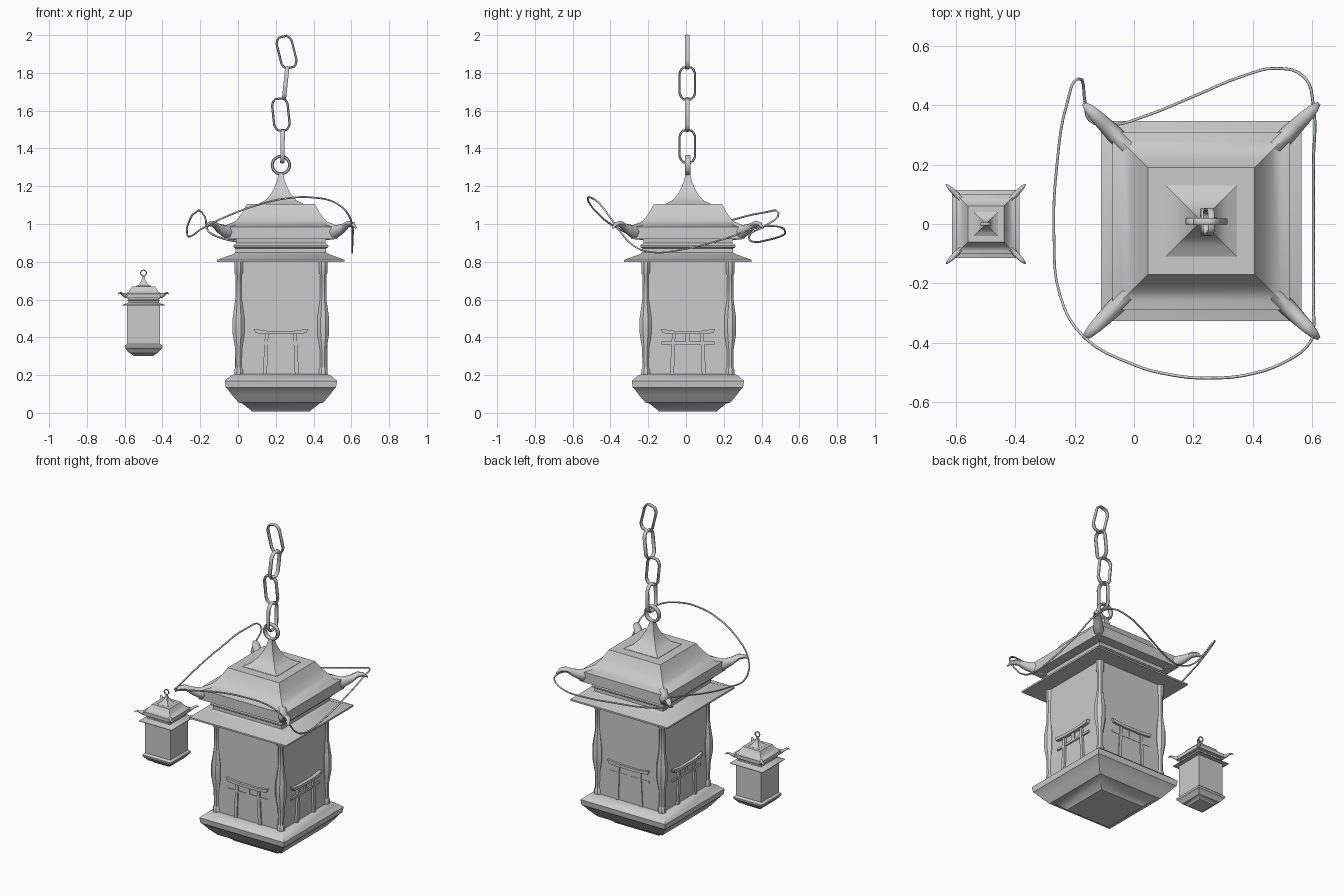
import bpy, bmesh
from math import sin, cos, pi, radians
from mathutils import Vector, Matrix

if "Cube" in bpy.data.objects:
    bpy.data.objects.remove(bpy.data.objects["Cube"])


def finish(name, bm, mat, angle=30):
    bmesh.ops.recalc_face_normals(bm, faces=bm.faces)
    me = bpy.data.meshes.new(name)
    bm.to_mesh(me)
    bm.free()
    me.transform(mat)
    ob = bpy.data.objects.new(name, me)
    bpy.context.collection.objects.link(ob)
    bpy.ops.object.select_all(action='DESELECT')
    ob.select_set(True)
    bpy.context.view_layer.objects.active = ob
    bpy.ops.object.shade_smooth_by_angle(angle=radians(angle))
    return ob


def loft(bm, rings, closed=False):
    """Skin a list of point rings; cap the ends unless closed."""
    vs = [[bm.verts.new(p) for p in r] for r in rings]
    n, m = len(vs[0]), len(vs)
    for i in range(m if closed else m - 1):
        a, b = vs[i], vs[(i + 1) % m]
        for j in range(n):
            k = (j + 1) % n
            bm.faces.new((a[j], a[k], b[k], b[j]))
    if not closed:
        bm.faces.new(vs[0])
        bm.faces.new(vs[-1])


def square_stack(name, profile, mat):
    bm = bmesh.new()
    loft(bm, [[(-h, -h, z), (h, -h, z), (h, h, z), (-h, h, z)] for h, z in profile])
    return finish(name, bm, mat)


def band(name, path, t, w, mat):
    """Closed band in the xz plane, chamfered section 2t thick and 2w wide."""
    bm = bmesh.new()
    n = len(path)
    sec = [(-t, -w * .5), (-t * .5, -w), (t * .5, -w), (t, -w * .5),
           (t, w * .5), (t * .5, w), (-t * .5, w), (-t, w * .5)]
    rings = []
    for i in range(n):
        p = Vector(path[i])
        d = (Vector(path[(i + 1) % n]) - Vector(path[i - 1])).normalized()
        nx, nz = d.y, -d.x
        rings.append([(p.x + nx * u, v, p.y + nz * u) for u, v in sec])
    loft(bm, rings, True)
    return finish(name, bm, mat, 50)


BASE = [(.155, .008), (.16, .015), (.205, .05), (.225, .055), (.255, .09), (.285, .13),
        (.292, .135), (.297, .17), (.262, .2), (.24, .205)]
EAVE = [(.24, .8), (.338, .8), (.338, .81), (.255, .84), (.24, .85), (.24, .87),
        (.252, .878), (.252, .886), (.235, .9), (.238, .925)]
ROOF = [(.24, .92), (.3, .92), (.3, .985), (.268, .995), (.235, 1.02), (.208, 1.055), (.18, 1.105)]
SPIRE = [(.12, 1.1), (.12, 1.107), (.082, 1.125), (.055, 1.155), (.036, 1.19), (.022, 1.225), (.012, 1.265)]
POST = [(.024, .2), (.024, .23), (.018, .24), (.02, .34), (.034, .42), (.034, .5),
        (.019, .6), (.018, .73), (.024, .74), (.024, .8)]
# diagonal offset, height, half width, half depth
HORN = [(.24, .965, .03, .05), (.29, .957, .03, .037), (.325, .975, .026, .026),
        (.355, 1.0, .022, .017), (.38, 1.0, .016, .011), (.397, .98, .007, .005)]


def lantern(tag, mat, panel):
    square_stack(tag + "_base", BASE, mat)
    square_stack(tag + "_panel_box", [(panel, .2), (panel, .805)], mat)
    square_stack(tag + "_eave", EAVE, mat)
    square_stack(tag + "_roof", ROOF, mat)
    square_stack(tag + "_spire", SPIRE, mat)
    # corner posts and upturned roof horns
    posts, horns = bmesh.new(), bmesh.new()
    for q in range(4):
        R = Matrix.Rotation(q * pi / 2, 4, 'Z')
        c = R @ Vector((.224, .224, 0))
        loft(posts, [[(c.x + r * cos(k * pi / 4 + pi / 8), c.y + r * sin(k * pi / 4 + pi / 8), z)
                      for k in range(8)] for r, z in POST])
        side, out = Vector((-1, 1, 0)).normalized(), Vector((1, 1, 0))
        loft(horns, [[R @ (out * d + side * w * cos(k * pi / 4) + Vector((0, 0, z + h * sin(k * pi / 4))))
                      for k in range(8)] for d, z, w, h in HORN])
    finish(tag + "_corner_posts", posts, mat)
    finish(tag + "_roof_horns", horns, mat, 50)
    # hanging ring on the spire
    ring = [(.046 * cos(k * pi / 12), .046 * sin(k * pi / 12)) for k in range(24)]
    band(tag + "_top_ring", ring, .008, .014, mat @ Matrix.Translation((0, 0, 1.312)))


def gate(name, mat, y):
    """Low relief gate on a wall facing -y."""
    bm = bmesh.new()

    def slab(pts, y0, y1):
        loft(bm, [[(x, -yy, z) for x, z in pts] for yy in (y0, y1)])

    slab([(-.145, .445), (-.135, .423), (-.07, .417), (.07, .417), (.135, .423), (.145, .445),
          (.07, .434), (-.07, .434)], .2, y + .012)
    slab([(-.14, .363), (.14, .363), (.14, .377), (-.14, .377)], .2, y)
    slab([(-.012, .377), (.012, .377), (.012, .417), (-.012, .417)], .2, y)
    for s in (-1, 1):
        slab([(s * .096, .2), (s * .074, .2), (s * .066, .417), (s * .084, .417)], .2, y + .004)
    finish(name, bm, mat)


big = Matrix.Translation((.227, .01, 0))
small = Matrix.Translation((-.5, 0, .298)) @ Matrix.Scale(.337, 4)
lantern("large_lantern", big, .232)
lantern("small_lantern", small, .256 * 1.02)
for i, (side, y) in enumerate((("front", .236), ("right", .242), ("back", .234), ("left", .24))):
    gate("gate_relief_" + side, big @ Matrix.Rotation(i * pi / 2, 4, 'Z'), y)

# chain links, alternating planes: x, z, lean, turned
a, b, c = .041, .084, .03
link = [(a, -b + c), (a, b - c), (a - .008, b - .012), (a - .02, b), (-a + .02, b), (-a + .008, b - .012),
        (-a, b - c), (-a, -b + c), (-a + .008, -b + .012), (-a + .02, -b), (a - .02, -b), (a - .008, -b + .012)]
for i, (x, z, lean, turn) in enumerate(((.236, 1.411, 1, 90), (.227, 1.58, -6, 0),
                                        (.252, 1.745, 6, 90), (.257, 1.91, -14, 0))):
    band("chain_link_%d" % (i + 1), link, .006, .011,
         Matrix.Translation((x, .007, z)) @ Matrix.Rotation(radians(lean), 4, 'Y')
         @ Matrix.Rotation(radians(turn), 4, 'Z'))

# loose cord draped around the horn tips
CORD = [(.605, .4, .985), (.575, .495, .985), (.48, .525, .955), (.37, .5, .935), (.2, .43, .915),
        (.04, .365, .905), (-.07, .335, .92), (-.15, .35, .955), (-.165, .41, .985), (-.19, .49, 1.06),
        (-.225, .41, 1.06), (-.26, .2, 1.01), (-.27, -.04, .96), (-.25, -.24, .935), (-.175, -.375, .985),
        (0, -.475, 1.065), (.12, -.508, 1.105), (.25, -.52, 1.135), (.4, -.505, 1.14), (.52, -.46, 1.11),
        (.59, -.405, 1.04), (.605, -.36, .975), (.605, -.27, .88), (.605, -.18, .85), (.605, -.02, .865),
        (.605, .2, .92)]
cu = bpy.data.curves.new("draped_cord", 'CURVE')
cu.dimensions = '3D'
cu.bevel_depth = .005
cu.bevel_resolution = 1
cu.resolution_u = 4
sp = cu.splines.new('BEZIER')
sp.bezier_points.add(len(CORD) - 1)
for bp, p in zip(sp.bezier_points, CORD):
    bp.co = p
    bp.handle_left_type = bp.handle_right_type = 'AUTO'
sp.use_cyclic_u = True
bpy.context.collection.objects.link(bpy.data.objects.new("draped_cord", cu))
